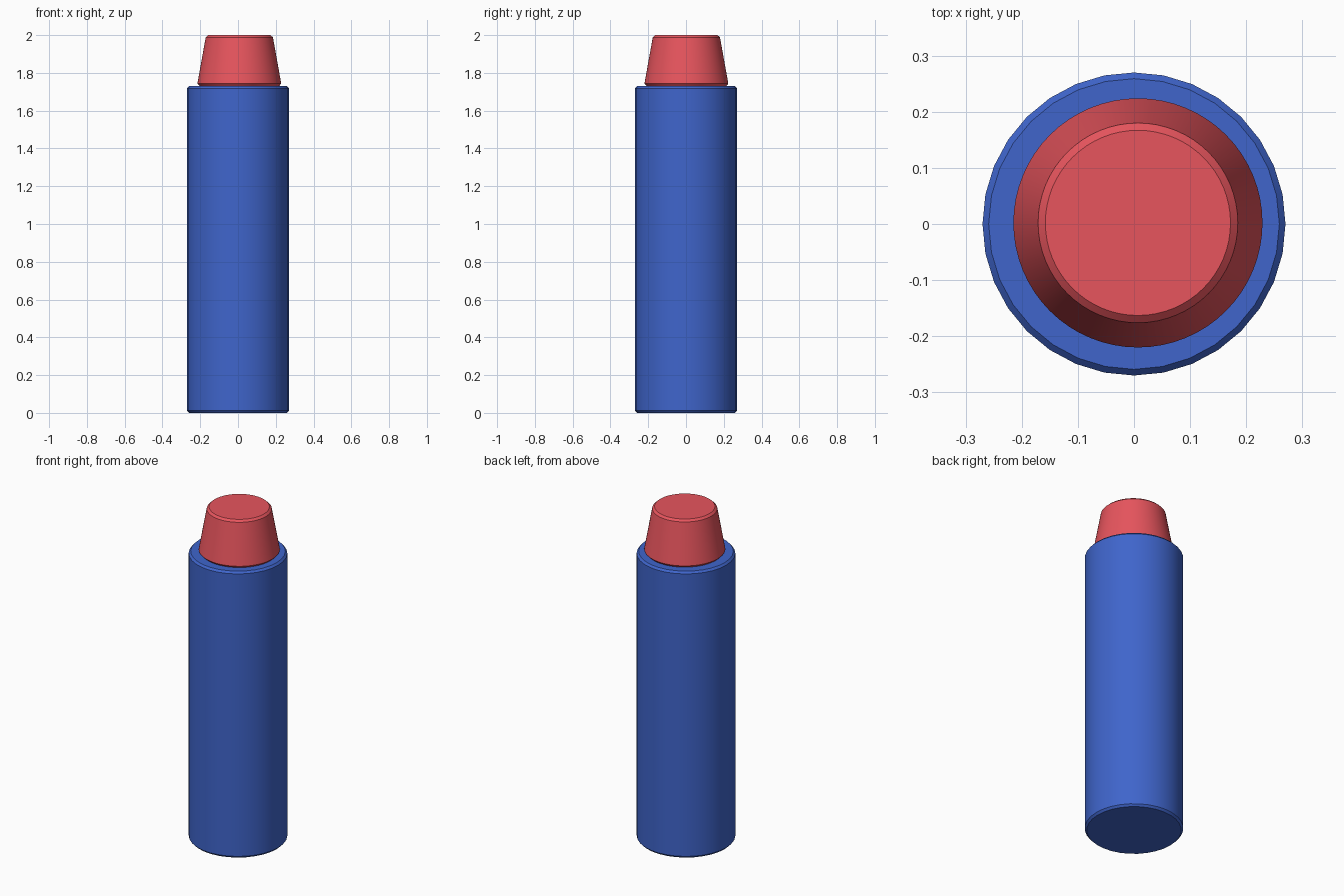
import bpy
import bmesh
from math import cos, sin, tau, radians

if "Cube" in bpy.data.objects:
    bpy.data.objects.remove(bpy.data.objects["Cube"])


def material(name, color):
    mat = bpy.data.materials.new(name)
    mat.diffuse_color = color
    mat.use_nodes = True
    mat.node_tree.nodes["Principled BSDF"].inputs["Base Color"].default_value = mat.diffuse_color
    return mat


def lathe(name, profile, sides, mat, center=(0, 0)):
    """Closed solid of revolution from (radius, z) points, bottom to top."""
    bm = bmesh.new()
    rings = [[bm.verts.new((r * cos(tau * i / sides), r * sin(tau * i / sides), z))
              for i in range(sides)] for r, z in profile]
    for low, high in zip(rings, rings[1:]):
        for i in range(sides):
            j = (i + 1) % sides
            bm.faces.new((low[i], low[j], high[j], high[i]))
    bm.faces.new(rings[0][::-1])
    bm.faces.new(rings[-1])
    mesh = bpy.data.meshes.new(name)
    bm.to_mesh(mesh)
    bm.free()
    mesh.materials.append(mat)
    obj = bpy.data.objects.new(name, mesh)
    obj.location = (center[0], center[1], 0)
    bpy.context.collection.objects.link(obj)
    bpy.ops.object.select_all(action='DESELECT')
    obj.select_set(True)
    bpy.context.view_layer.objects.active = obj
    bpy.ops.object.shade_smooth_by_angle(angle=radians(30))
    return obj


blue = material("blue", (0.05, 0.13, 0.6, 1))
red = material("red", (0.8, 0.09, 0.11, 1))

# Cylindrical body with small chamfers
lathe("body", [(0.259, 0), (0.27, 0.012), (0.27, 1.718), (0.259, 1.73)], 32, blue)

# Tapered cap, sitting very slightly off centre
lathe("cap", [(0.21, 1.73), (0.222, 1.743), (0.178, 1.988), (0.165, 2.0)],
      64, red, (0.007, 0.002))
